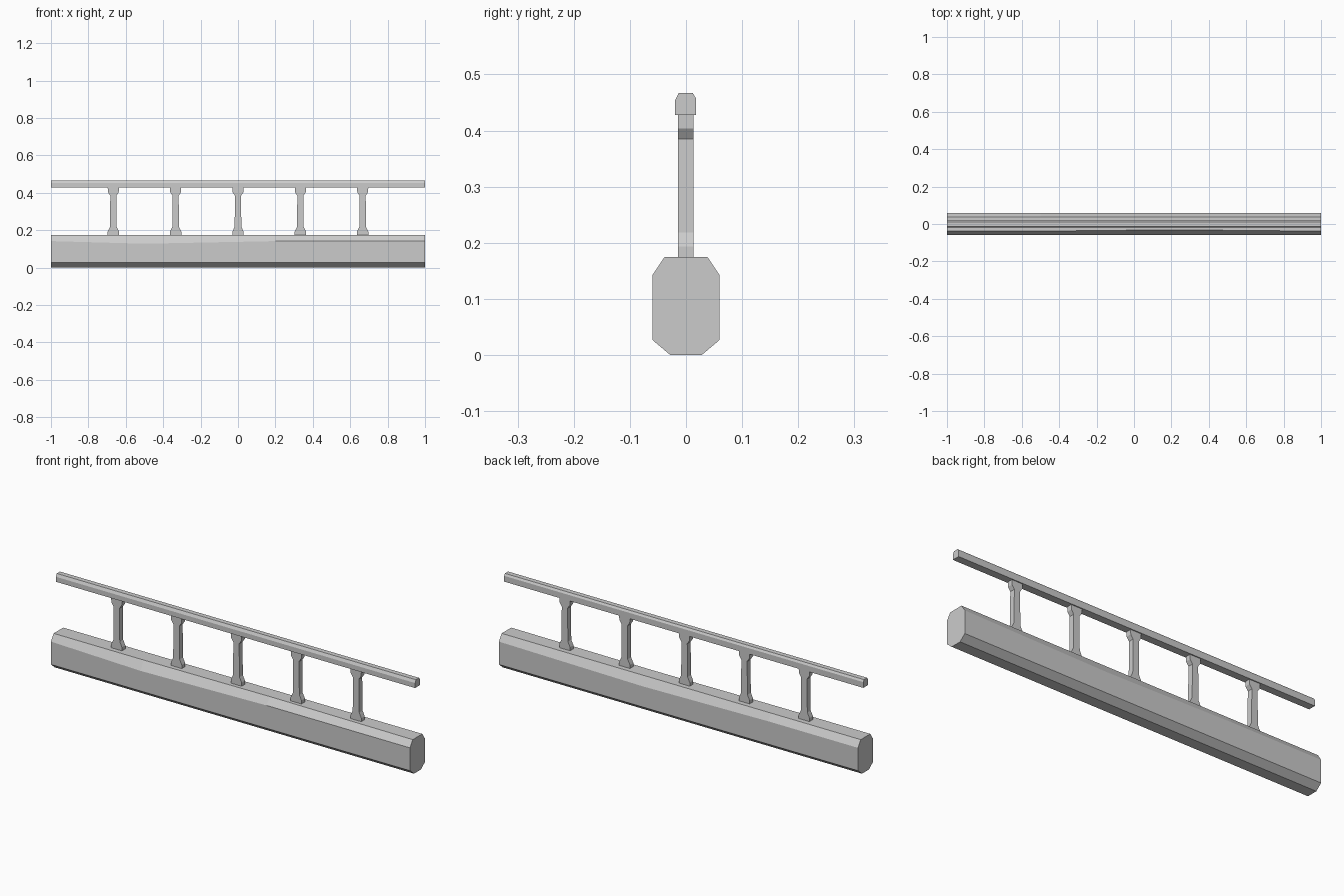
import bpy, bmesh

if "Cube" in bpy.data.objects:
    bpy.data.objects.remove(bpy.data.objects["Cube"])


def loft(name, sections):
    """Skin matching rings of points and cap both ends."""
    bm = bmesh.new()
    rings = [[bm.verts.new(p) for p in s] for s in sections]
    n = len(rings[0])
    for a, b in zip(rings, rings[1:]):
        for i in range(n):
            j = (i + 1) % n
            bm.faces.new((a[i], a[j], b[j], b[i]))
    bm.faces.new(rings[0])
    bm.faces.new(rings[-1])
    bmesh.ops.recalc_face_normals(bm, faces=bm.faces)
    mesh = bpy.data.meshes.new(name)
    bm.to_mesh(mesh)
    bm.free()
    ob = bpy.data.objects.new(name, mesh)
    bpy.context.collection.objects.link(ob)
    return ob


# Base beam: chamfered section with slightly worn upper edges
def beam_ring(x, front_y=-0.038, front_z=0.142, back_z=0.142):
    prof = [(-0.028, 0), (0.028, 0), (0.06, 0.027), (0.06, back_z),
            (0.038, 0.175), (front_y, 0.175), (-0.06, front_z), (-0.06, 0.027)]
    return [(x, y, z) for y, z in prof]


loft("base_beam", [
    beam_ring(-1),
    beam_ring(-0.5, front_z=0.128),
    beam_ring(0.2, front_y=-0.031, back_z=0.131),
    beam_ring(1)])

# Handrail: small beam with bevelled top edges
rail = [(-0.02, 0.428), (0.018, 0.428), (0.018, 0.457),
        (0.012, 0.467), (-0.013, 0.467), (-0.02, 0.453)]
loft("top_rail", [[(x, y, z) for y, z in rail] for x in (-0.97 - 0.03, 1)])

# Balusters: flat posts with flared foot and head
half = [(0.03, 0.172), (0.03, 0.193), (0.018, 0.218),
        (0.016, 0.385), (0.029, 0.404), (0.03, 0.431)]
outline = half + [(-x, z) for x, z in reversed(half)]
for i in range(5):
    cx = (i - 2) / 3
    loft(f"baluster_{i + 1}",
         [[(cx + x, y, z) for x, z in outline] for y in (-0.014, 0.013)])
